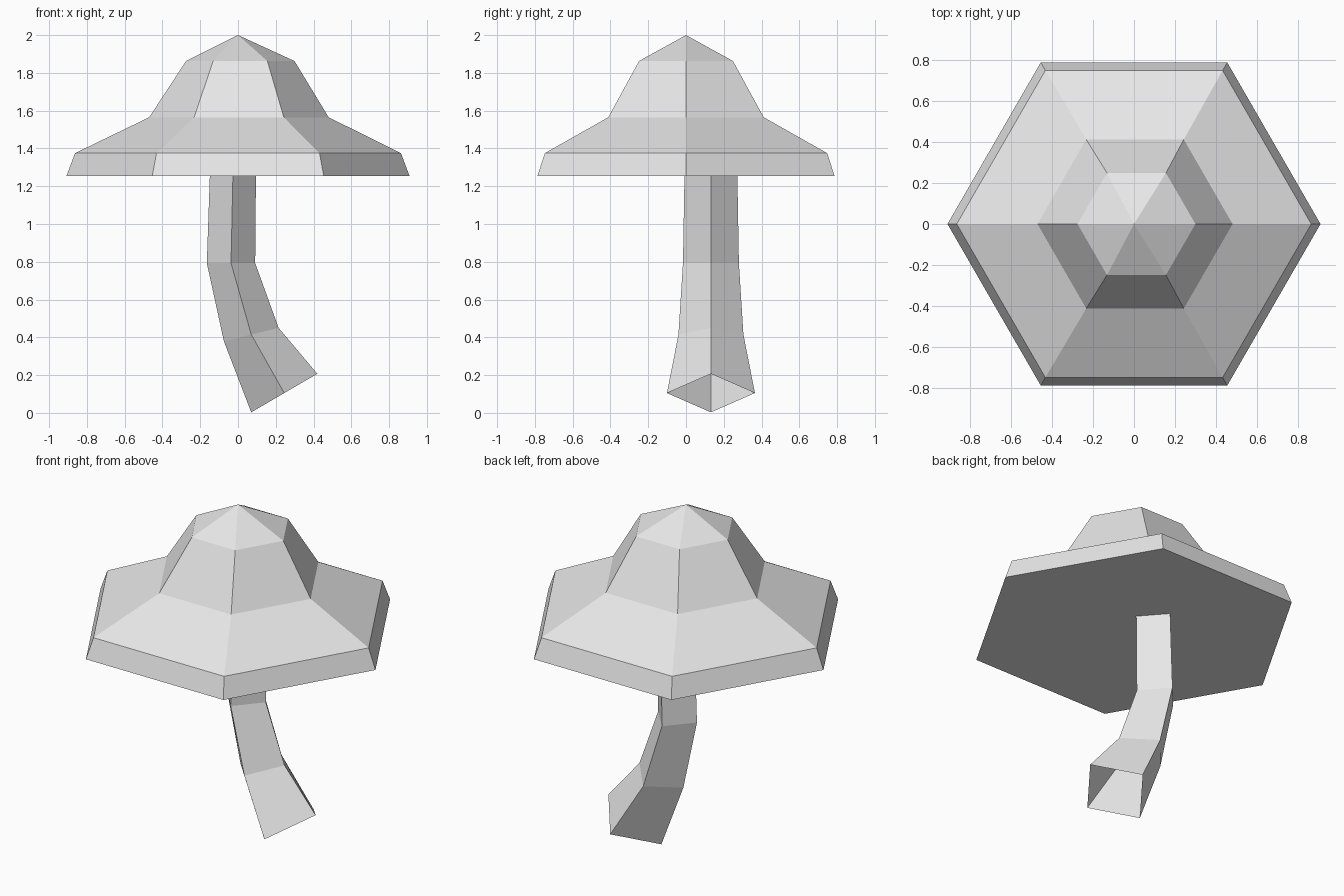
import bpy, bmesh
from math import cos, sin, tau

cube = bpy.data.objects.get("Cube")
if cube:
    bpy.data.objects.remove(cube, do_unlink=True)

# Single plain grey
grey = bpy.data.materials.new("plain grey")
grey.use_nodes = True
colour = (0.8, 0.8, 0.8, 1)
grey.diffuse_color = colour
grey.node_tree.nodes["Principled BSDF"].inputs["Base Color"].default_value = colour


def loft(name, rings, cap_start=False, cap_end=False, apex=None):
    """Skin a list of rings, each a list of points, into a flat-shaded object."""
    bm = bmesh.new()
    loops = [[bm.verts.new(p) for p in ring] for ring in rings]
    n = len(loops[0])
    for low, high in zip(loops, loops[1:]):
        for i in range(n):
            j = (i + 1) % n
            bm.faces.new((low[i], low[j], high[j], high[i]))
    if apex:
        tip = bm.verts.new(apex)
        for i in range(n):
            bm.faces.new((loops[-1][i], loops[-1][(i + 1) % n], tip))
    if cap_start:
        bm.faces.new(loops[0][::-1])
    if cap_end:
        bm.faces.new(loops[-1])
    mesh = bpy.data.meshes.new(name)
    bm.to_mesh(mesh)
    bm.free()
    mesh.materials.append(grey)
    obj = bpy.data.objects.new(name, mesh)
    bpy.context.collection.objects.link(obj)
    return obj


# Six-sided cap: centre x, height, radius of each ring
cap_profile = [
    (0, 1.255, 0.908),
    (0, 1.375, 0.863),
    (0.005, 1.565, 0.475),
    (0.012, 1.863, 0.287),
]
cap_rings = [[(cx + r * cos(tau * i / 6), r * sin(tau * i / 6), z) for i in range(6)]
             for cx, z, r in cap_profile]
loft("mushroom_cap", cap_rings, cap_start=True, apex=(0, 0, 2))

# Bent four-sided stem, open at its foot: centre x, z, half width, tilt rise, half depth
stem_y = 0.132
stem_path = [
    (0.245, 0.105, 0.175, 0.102, 0.233),
    (0.070, 0.415, 0.145, 0.035, 0.172),
    (-0.037, 0.793, 0.128, 0, 0.148),
    (-0.027, 1.258, 0.122, 0, 0.140),
]
stem_rings = [[(x + w, stem_y, z + t), (x, stem_y + d, z),
               (x - w, stem_y, z - t), (x, stem_y - d, z)]
              for x, z, w, t, d in stem_path]
loft("mushroom_stem", stem_rings, cap_end=True)
